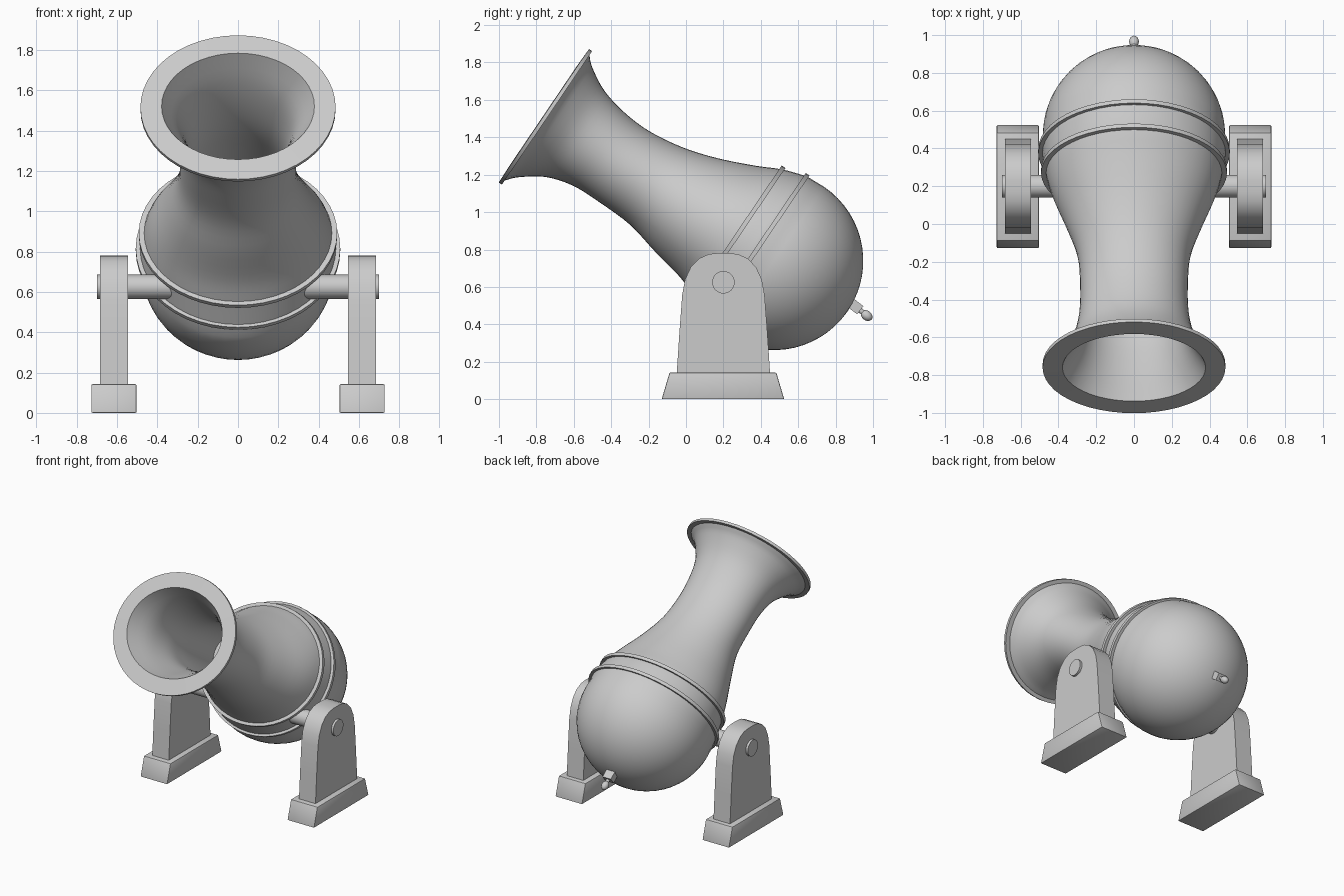
import bpy, bmesh, math
from mathutils import Vector, Matrix

cube = bpy.data.objects.get("Cube")
if cube:
    bpy.data.objects.remove(cube, do_unlink=True)

metal = bpy.data.materials.new("grey_metal")
GREY = (0.6, 0.6, 0.6, 1)
metal.diffuse_color = GREY
metal.use_nodes = True
metal.node_tree.nodes["Principled BSDF"].inputs["Base Color"].default_value = GREY

UP = Vector((0, 0.56, 0.828))       # upward direction across the barrel
AXIS = Vector((0, 0.828, -0.56))    # from muzzle to breech
SEGS = 48


def finish(name, bm, angle=35):
    bmesh.ops.recalc_face_normals(bm, faces=bm.faces)
    mesh = bpy.data.meshes.new(name)
    bm.to_mesh(mesh)
    bm.free()
    mesh.materials.append(metal)
    ob = bpy.data.objects.new(name, mesh)
    bpy.context.collection.objects.link(ob)
    bpy.ops.object.select_all(action='DESELECT')
    ob.select_set(True)
    bpy.context.view_layer.objects.active = ob
    bpy.ops.object.shade_smooth_by_angle(angle=math.radians(angle))
    return ob


def loft(name, rows, closed=False):
    """Skin elliptical sections given as (centre y, centre z, height radius, width radius)."""
    bm = bmesh.new()
    rings = []
    for y, z, rp, rx in rows:
        ring = []
        for i in range(SEGS):
            a = math.tau * i / SEGS
            p = Vector((rx * math.cos(a), y, z)) + UP * rp * math.sin(a)
            ring.append(bm.verts.new(p))
        rings.append(ring)
    pairs = list(zip(rings, rings[1:]))
    if closed:
        pairs.append((rings[-1], rings[0]))
    else:
        bm.faces.new(rings[0])
        bm.faces.new(rings[-1])
    for a, b in pairs:
        for i in range(SEGS):
            j = (i + 1) % SEGS
            bm.faces.new((a[i], a[j], b[j], b[i]))
    return finish(name, bm)


def smooth(rows, steps=4):
    """Catmull-Rom interpolation between sections."""
    pts = [Vector(r) for r in rows]
    pts = [pts[0] * 2 - pts[1]] + pts + [pts[-1] * 2 - pts[-2]]
    out = []
    for a, b, c, d in zip(pts, pts[1:], pts[2:], pts[3:]):
        for k in range(steps):
            t = k / steps
            out.append((b * 2 + (c - a) * t + (a * 2 - b * 5 + c * 4 - d) * t ** 2
                        + (b * 3 - a - c * 3 + d) * t ** 3) / 2)
    return out + [pts[-2]]


# Barrel: bore, flat muzzle face, lip, waisted neck and round breech
bore = smooth([
    (0.12, 0.97, 0.22, 0.28),
    (-0.16, 1.14, 0.20, 0.25),
    (-0.33, 1.243, 0.19, 0.24),
    (-0.47, 1.34, 0.20, 0.25),
    (-0.62, 1.43, 0.25, 0.29),
    (-0.76, 1.52, 0.318, 0.379),
])
lip = [(-0.76, 1.515, 0.431, 0.484), (-0.743, 1.504, 0.431, 0.484)]
neck = smooth([
    (-0.743, 1.504, 0.405, 0.45),
    (-0.70, 1.48, 0.355, 0.395),
    (-0.595, 1.42, 0.28, 0.32),
    (-0.47, 1.34, 0.24, 0.29),
    (-0.33, 1.243, 0.232, 0.285),
    (-0.16, 1.14, 0.25, 0.30),
    (0.0, 1.04, 0.30, 0.36),
    (0.17, 0.95, 0.36, 0.435),
    (0.28, 0.885, 0.415, 0.468),
    (0.385, 0.81, 0.462, 0.487),
])
breech = []
BALL = Vector((0, 0.47, 0.74))
R = 0.478
for i in range(17):
    a = math.radians(-6 + 95 * i / 16)
    c = BALL + AXIS * R * math.sin(a)
    r = R * math.cos(a)
    breech.append((c.y, c.z, r, r * 1.01))
loft("barrel", bore + lip + neck + breech)

# Raised bands around the barrel
for name, y, z, rp, rx in (("front_band", 0.28, 0.885, 0.432, 0.492),
                           ("rear_band", 0.385, 0.81, 0.474, 0.507)):
    rows = []
    for off, dr in ((-0.012, -0.05), (-0.012, 0), (0.012, 0), (0.012, -0.05)):
        rows.append((y + AXIS.y * off, z + AXIS.z * off, rp + dr, rx + dr))
    loft(name, rows, closed=True)


def plate(name, profile, x0, x1, bevel=0.0):
    """Extrude a side profile of (y, z) points from x0 to x1."""
    bm = bmesh.new()
    face = bm.faces.new([bm.verts.new((x0, y, z)) for y, z in profile])
    geo = bmesh.ops.extrude_face_region(bm, geom=[face])["geom"]
    verts = [v for v in geo if isinstance(v, bmesh.types.BMVert)]
    bmesh.ops.translate(bm, vec=(x1 - x0, 0, 0), verts=verts)
    if bevel:
        bmesh.ops.bevel(bm, geom=bm.edges[:], offset=bevel, segments=2,
                        profile=0.5, affect='EDGES')
    return finish(name, bm)


# Supports: tapered foot, arched upright and axle on both sides
MID = 0.2
half = [(0.25, 0.13), (0.235, 0.36), (0.22, 0.56), (0.205, 0.64), (0.175, 0.705),
        (0.13, 0.752), (0.08, 0.775), (0.03, 0.781)]
arch = [(MID + d, z) for d, z in half] + [(MID - d, z) for d, z in reversed(half)]
foot = [(-0.13, 0), (0.525, 0), (0.483, 0.142), (-0.088, 0.142)]
for side, s in (("left", 1), ("right", -1)):
    plate(side + "_foot", foot, s * 0.503, s * 0.727, 0.006)
    plate(side + "_upright", arch, s * 0.545, s * 0.683)
    bm = bmesh.new()
    place = Matrix.Translation((s * 0.475, MID, 0.625)) @ Matrix.Rotation(math.pi / 2, 4, 'Y')
    bmesh.ops.create_cone(bm, cap_ends=True, segments=32, radius1=0.06, radius2=0.06,
                          depth=0.45, matrix=place)
    finish(side + "_axle", bm)

# Breech fitting: small block with a rounded knob
turn = Vector((0, 0.79, -0.61)).to_track_quat('Z', 'X').to_matrix().to_4x4()
bm = bmesh.new()
bmesh.ops.create_cube(bm, matrix=Matrix.Translation((0, 0.9, 0.5)) @ turn
                      @ Matrix.Diagonal((0.055, 0.07, 0.08, 1)))
finish("breech_block", bm)
bm = bmesh.new()
bmesh.ops.create_uvsphere(bm, u_segments=16, v_segments=10, radius=0.026,
                          matrix=Matrix.Translation((0, 0.966, 0.447)) @ turn
                          @ Matrix.Diagonal((1, 1, 1.3, 1)))
finish("breech_knob", bm)
bm = bmesh.new()
bmesh.ops.create_cone(bm, cap_ends=True, segments=16, radius1=0.014, radius2=0.014,
                      depth=0.06, matrix=Matrix.Translation((0, 0.935, 0.472)) @ turn)
finish("knob_stem", bm)
